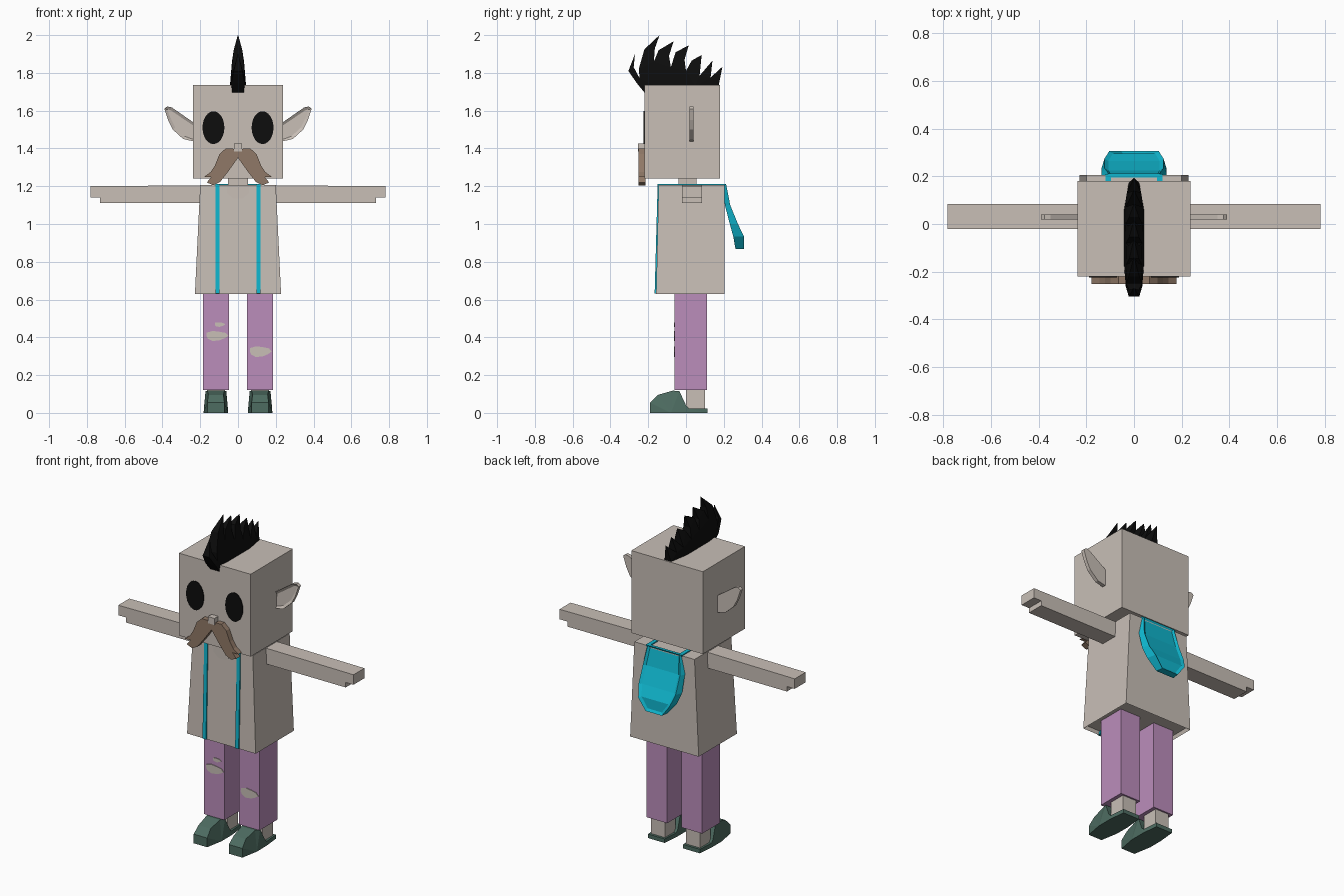
import bpy
import bmesh
import math
from mathutils import Vector

default_cube = bpy.data.objects.get("Cube")
if default_cube:
    bpy.data.objects.remove(default_cube, do_unlink=True)


def make_material(name, red, green, blue):
    material = bpy.data.materials.new(name)
    material.use_nodes = True
    colour = (red, green, blue, 1)
    material.diffuse_color = colour
    material.node_tree.nodes["Principled BSDF"].inputs["Base Color"].default_value = colour
    return material


BEIGE = make_material("beige", .58, .52, .47)
PURPLE = make_material("purple", .5, .27, .5)
TEAL = make_material("teal", .005, .47, .62)
GREEN = make_material("dark green", .075, .15, .12)
BROWN = make_material("brown", .28, .19, .135)
BLACK = make_material("black", .004, .004, .004)


def finish(name, bm, material):
    bmesh.ops.recalc_face_normals(bm, faces=bm.faces)
    mesh = bpy.data.meshes.new(name)
    bm.to_mesh(mesh)
    bm.free()
    mesh.materials.append(material)
    part = bpy.data.objects.new(name, mesh)
    bpy.context.collection.objects.link(part)
    return part


def loft(bm, rings, caps=True):
    """Join rings of equal length with quads."""
    loops = [[bm.verts.new(point) for point in ring] for ring in rings]
    for first, second in zip(loops, loops[1:]):
        for i in range(len(first)):
            j = (i + 1) % len(first)
            bm.faces.new((first[i], first[j], second[j], second[i]))
    if caps:
        ends = [bm.faces.new(loops[0]), bm.faces.new(loops[-1])]
        bmesh.ops.recalc_face_normals(bm, faces=bm.faces)
        return ends


def box(name, xs, ys, zs, material):
    bm = bmesh.new()
    loft(bm, [[(xs[0], ys[0], z), (xs[1], ys[0], z), (xs[1], ys[1], z), (xs[0], ys[1], z)] for z in zs])
    return finish(name, bm, material)


def front_plate(name, outline, front, back, material, recess=None):
    """Outline in x and z, given depth along y, with an optional sunken front."""
    bm = bmesh.new()
    ends = loft(bm, [[(x, y, z) for x, z in outline] for y in (front, back)])
    if recess:
        bmesh.ops.inset_region(bm, faces=ends[:1], thickness=recess)
        bmesh.ops.translate(bm, verts=ends[0].verts, vec=(0, recess * .6, 0))
    bmesh.ops.triangulate(bm, faces=[f for f in bm.faces if len(f.verts) > 4])
    return finish(name, bm, material)


def oval(x, z, width, height, count, wobble=0):
    points = []
    for i in range(count):
        angle = math.tau * i / count
        size = 1 + wobble * math.sin(3 * angle + 1)
        points.append((x + width * size * math.cos(angle), z + height * size * math.sin(angle)))
    return points


# Head and neck
box("head", (-.238, .238), (-.22, .18), (1.24, 1.735), BEIGE)
box("neck", (-.053, .053), (-.04, .055), (1.19, 1.25), BEIGE)
box("nose", (-.022, .022), (-.255, -.215), (1.385, 1.425), BEIGE)

# Flared coat with a hollow hem
bm = bmesh.new()
hem, top = loft(bm, [
    [(-.228, -.158, .63), (.228, -.158, .63), (.228, .205, .63), (-.228, .205, .63)],
    [(-.2, -.145, 1.207), (.2, -.145, 1.207), (.2, .205, 1.207), (-.2, .205, 1.207)]])
bmesh.ops.inset_region(bm, faces=[hem], thickness=.012)
bmesh.ops.translate(bm, verts=hem.verts, vec=(0, 0, .02))
finish("coat", bm, BEIGE)

# Neckline patch on the chest
front_plate("neckline", [(-.058, 1.205), (-.058, 1.165), (-.025, 1.135), (.025, 1.135),
                         (.058, 1.165), (.058, 1.205)], -.15, -.14, BEIGE)

# Shoe side profile as y, z, half width
SHOE = [(-.19, 0, .045), (-.19, .055, .045), (-.15, .095, .04), (-.07, .118, .045),
        (-.035, .115, .055), (0, .04, .062), (.015, .024, .062), (.115, .024, .055), (.115, 0, .055),
        (.01, 0, .065), (-.08, 0, .065)]
EAR = [(.225, 1.435), (.29, 1.45), (.345, 1.5), (.37, 1.55), (.39, 1.61), (.375, 1.622),
       (.35, 1.617), (.225, 1.53)]


def profile_solid(name, points, centre, material):
    """Side profile thickened along x by a width for each point."""
    bm = bmesh.new()
    loft(bm, [[(centre + side * w, y, z) for y, z, w in points] for side in (-1, 1)])
    bmesh.ops.triangulate(bm, faces=[f for f in bm.faces if len(f.verts) > 4])
    return finish(name, bm, material)


# Mirrored parts
for word, side in (("left", 1), ("right", -1)):
    def span(a, b):
        return sorted((side * a, side * b))

    front_plate(word + "_ear", [(side * x, z) for x, z in EAR], .018, .04, BEIGE, recess=.016)
    front_plate(word + "_eye", oval(side * .13, 1.51, .058, .087, 24), -.225, -.217, BLACK)
    front_plate(word + "_arm", [(side * x, z) for x, z in (
        (.17, 1.11), (.73, 1.11), (.73, 1.14), (.782, 1.14), (.782, 1.2), (.17, 1.205))],
        -.02, .084, BEIGE)
    box(word + "_trouser_leg", span(.048, .185), (-.06, .11), (.12, .655), PURPLE)
    box(word + "_ankle", span(.07, .163), (0, .1), (.015, .13), BEIGE)
    profile_solid(word + "_shoe", SHOE, side * .117, GREEN)
    # Strap down the chest and over the shoulder
    bm = bmesh.new()
    inner, outer = span(.097, .12)
    path = [(-.154, 1.2, -.164, 1.215), (-.155, .632, -.166, .632)]
    loft(bm, [[(inner, a, z), (outer, a, z), (outer, b, t), (inner, b, t)] for a, z, b, t in
              [(.205, 1.2, .21, 1.213), (-.14, 1.2, -.15, 1.213), (-.14, .632, -.166, .632)]])
    finish(word + "_strap", bm, TEAL)

# Moustache, drawn as one half and mirrored
half = [(.03, 1.4), (.065, 1.4), (.098, 1.37), (.122, 1.31), (.145, 1.275), (.178, 1.25),
        (.14, 1.25), (.165, 1.22), (.13, 1.205), (.095, 1.222), (.05, 1.28)]
outline = [(0, 1.385)] + half + [(0, 1.35)] + [(-x, z) for x, z in reversed(half)]
front_plate("moustache", outline, -.252, -.215, BROWN)

# Torn patches on the trousers
front_plate("right_knee_tear", oval(-.115, .408, .058, .026, 10, .12), -.064, -.058, BEIGE)
front_plate("right_small_tear", oval(-.098, .468, .028, .012, 8, .15), -.064, -.058, BEIGE)
front_plate("left_knee_tear", oval(.115, .325, .058, .028, 10, .12), -.064, -.058, BEIGE)

# Hood hanging on the back: height, half width, inner depth, outer depth
bm = bmesh.new()
loft(bm, [[(-w, a, z), (w, a, z), (w * .9, b, z), (-w * .9, b, z)] for z, w, a, b in [
    (1.213, .118, .195, .212), (1.1, .137, .206, .234), (1.0, .137, .232, .275),
    (.935, .115, .25, .306), (.868, .06, .262, .306)]])
panel = [f for f in bm.faces if f.normal.y > .5 and f.calc_center_median().y > .215]
bmesh.ops.inset_region(bm, faces=panel, thickness=.016)
inside = {v for f in panel for v in f.verts}
bmesh.ops.translate(bm, verts=list(inside), vec=(0, -.01, 0))
finish("hood", bm, TEAL)

# Crest of hair: y, z, half width
CREST = [(-.215, 1.69, .03), (-.26, 1.745, .035), (-.305, 1.81, .022), (-.27, 1.9, .002),
         (-.277, 1.83, .02), (-.245, 1.77, .036), (-.25, 1.82, .034), (-.22, 1.925, .022),
         (-.14, 2.0, .001), (-.165, 1.93, .02), (-.17, 1.86, .032), (-.145, 1.92, .02),
         (-.066, 1.967, .001), (-.09, 1.89, .022), (-.08, 1.83, .034), (-.055, 1.91, .02),
         (.014, 1.945, .001), (-.008, 1.87, .022), (0, 1.81, .035), (.03, 1.865, .02),
         (.083, 1.895, .001), (.072, 1.785, .034), (.14, 1.865, .001), (.13, 1.775, .03),
         (.193, 1.833, .001), (.172, 1.73, .022), (.05, 1.728, .043), (-.15, 1.728, .043)]
profile_solid("hair_crest", CREST, 0, BLACK)
